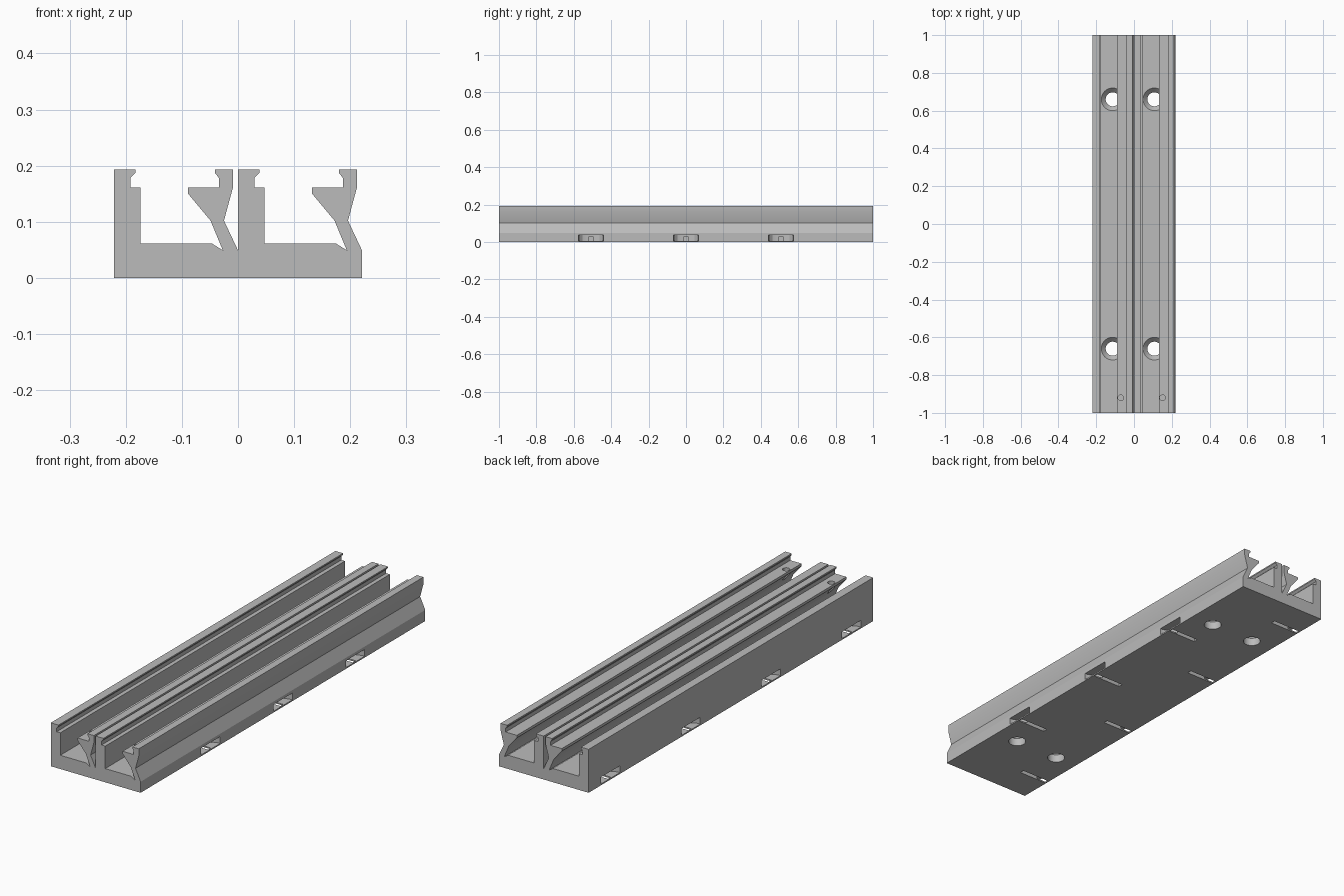
import bpy, bmesh
from mathutils import Matrix

cube = bpy.data.objects.get("Cube")
if cube:
    bpy.data.objects.remove(cube, do_unlink=True)

grey = bpy.data.materials.new("plain grey")
grey.use_nodes = True
COLOUR = (0.5, 0.5, 0.5, 1)
grey.diffuse_color = COLOUR
grey.node_tree.nodes["Principled BSDF"].inputs["Base Color"].default_value = COLOUR

PITCH, EDGE, FLOOR = 0.221, 0.221, 0.061


def prism(bm, outline, low, high, along_y=False):
    """Extrude a 2D outline along z, or along y when it is an x-z section."""
    place = (lambda a, b, h: (a, h, b)) if along_y else (lambda a, b, h: (a, b, h))
    ring = [[bm.verts.new(place(a, b, h)) for a, b in outline] for h in (low, high)]
    bm.faces.new(ring[0])
    bm.faces.new(ring[1])
    count = len(outline)
    for i in range(count):
        j = (i + 1) % count
        bm.faces.new((ring[0][i], ring[0][j], ring[1][j], ring[1][i]))


def cone(bm, x, y, low, high, r_low, r_high, sides=40):
    bmesh.ops.create_cone(bm, cap_ends=True, segments=sides, radius1=r_low, radius2=r_high,
                          depth=high - low, matrix=Matrix.Translation((x, y, (low + high) / 2)))


def make_object(name, bm):
    bmesh.ops.recalc_face_normals(bm, faces=bm.faces[:])
    mesh = bpy.data.meshes.new(name)
    bm.to_mesh(mesh)
    bm.free()
    mesh.materials.append(grey)
    obj = bpy.data.objects.new(name, mesh)
    bpy.context.collection.objects.link(obj)
    return obj


# Section of one channel: rigid wall, floor, then the springy arm
channel = [
    (0, 0.193), (0.038, 0.193), (0.038, 0.187), (0.029, 0.178), (0.029, 0.161),
    (0.047, 0.161), (0.047, FLOOR), (0.175, FLOOR), (0.194, 0.049), (0.172, 0.102),
    (0.132, 0.15), (0.132, 0.161), (0.187, 0.161), (0.187, 0.178), (0.180, 0.187),
    (0.180, 0.193), (0.212, 0.193), (0.212, 0.161), (0.196, 0.102), (0.221, 0.049),
]
section = [(-EDGE, 0)]
for k in range(2):
    section += [(x - EDGE + k * PITCH, z) for x, z in channel]
section.append((EDGE, 0))
bm = bmesh.new()
prism(bm, section, -1, 1, along_y=True)
rail = make_object("double_channel_rail", bm)

# Cutters that never overlap each other are grouped in two sets
first, second = bmesh.new(), bmesh.new()
for k in range(2):
    x0 = -EDGE + k * PITCH
    # Countersunk screw holes
    for y in (-0.66, 0.66):
        cone(first, x0 + 0.108, y, -0.05, FLOOR + 0.004, 0.037, 0.037)
        cone(second, x0 + 0.108, y, FLOOR - 0.025, FLOOR + 0.001, 0.037, 0.061)
    # Engraved arrows on the floor
    for i in range(4):
        y = -0.17 - i * 0.119
        arrow = [(x0 + 0.048, y), (x0 + 0.152, y), (x0 + 0.1, y + 0.092)]
        prism(first, arrow, FLOOR - 0.006, FLOOR + 0.004)
    # Small hole in the arm's ledge
    cone(first, x0 + 0.151, -0.92, 0.09, 0.17, 0.015, 0.015, 24)

# Rounded side pockets, each with a narrow slit open to the underside
for side, rows in ((1, (-0.508, 0, 0.508)), (-1, (-0.847, -0.282, 0.282, 0.847))):
    for y in rows:
        pocket = [(EDGE + 0.02, -0.066), (EDGE + 0.02, 0.066), (EDGE - 0.012, 0.066),
                  (EDGE - 0.03, 0.06), (EDGE - 0.044, 0.046), (EDGE - 0.05, 0.028),
                  (EDGE - 0.05, -0.028), (EDGE - 0.044, -0.046), (EDGE - 0.03, -0.06),
                  (EDGE - 0.012, -0.066)]
        prism(first, [(side * a, y + b) for a, b in pocket], 0.006, 0.036)
        slit = [(EDGE - 0.005, -0.01), (EDGE - 0.005, 0.01),
                (EDGE - 0.145, 0.01), (EDGE - 0.145, -0.01)]
        prism(second, [(side * a, y + b) for a, b in slit], -0.02, 0.03)

cutters = [make_object("hole_cutter", first), make_object("countersink_and_slit_cutter", second)]
for cutter in cutters:
    cutter.hide_render = True
    cut = rail.modifiers.new(cutter.name, "BOOLEAN")
    cut.operation, cut.solver, cut.object = "DIFFERENCE", "EXACT", cutter

# Apply the cuts and remove the cutters
bpy.context.view_layer.update()
cut_mesh = bpy.data.meshes.new_from_object(rail.evaluated_get(bpy.context.evaluated_depsgraph_get()))
rail.modifiers.clear()
rail.data = cut_mesh
for cutter in cutters:
    bpy.data.objects.remove(cutter, do_unlink=True)

bpy.ops.object.select_all(action="DESELECT")
rail.select_set(True)
bpy.context.view_layer.objects.active = rail
bpy.ops.object.shade_smooth_by_angle(angle=0.4)
